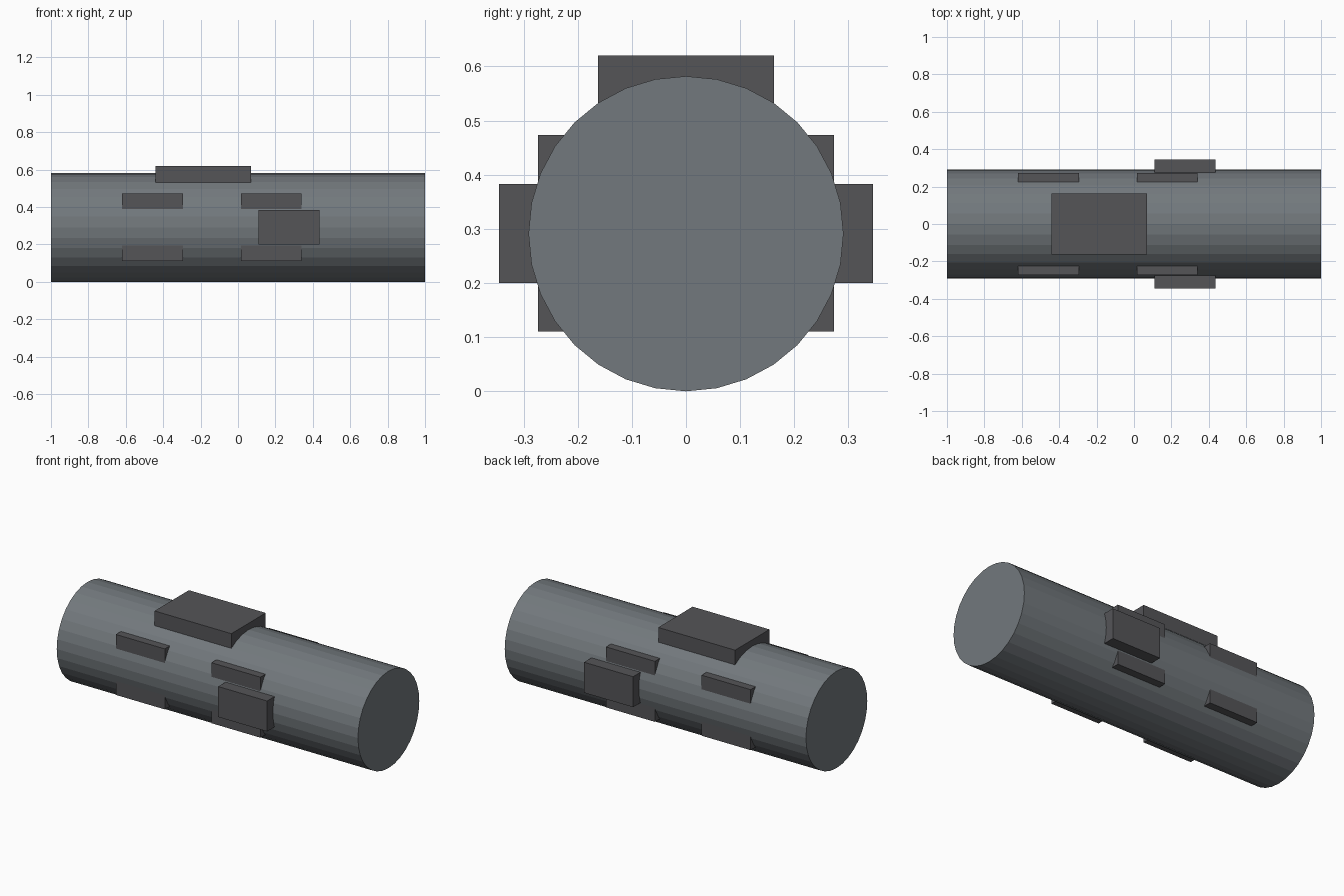
import bpy
from math import pi

if "Cube" in bpy.data.objects:
    bpy.data.objects.remove(bpy.data.objects["Cube"])

R = 0.291


def material(name, colour):
    m = bpy.data.materials.new(name)
    m.diffuse_color = (*colour, 1)
    m.use_nodes = True
    m.node_tree.nodes["Principled BSDF"].inputs["Base Color"].default_value = m.diffuse_color
    return m


body_mat = material("body_grey", (0.17, 0.19, 0.205))
block_mat = material("block_grey", (0.09, 0.09, 0.097))


def block(name, x, y, z):
    """Box from (min, max) ranges on each axis."""
    bpy.ops.mesh.primitive_cube_add(size=1, location=[sum(r) / 2 for r in (x, y, z)])
    ob = bpy.context.object
    ob.name = name
    ob.scale = [r[1] - r[0] for r in (x, y, z)]
    bpy.ops.object.transform_apply(location=False, rotation=False, scale=True)
    ob.data.materials.append(block_mat)


# Main tube lying along x
bpy.ops.mesh.primitive_cylinder_add(vertices=32, radius=R, depth=2,
                                    location=(0, 0, R), rotation=(0, pi / 2, 0))
tube = bpy.context.object
tube.name = "tube_body"
tube.data.materials.append(body_mat)

# Large block on top
block("top_block", (-0.44, 0.07), (-0.163, 0.163), (0.45, 0.62))

# Blocks running through the tube, showing on both sides
block("side_block", (0.11, 0.435), (-0.345, 0.345), (0.2, 0.383))
for name, x0 in (("left_rib", -0.62), ("right_rib", 0.015)):
    block(name, (x0, x0 + 0.325), (-0.273, 0.273), (0.11, 0.473))
